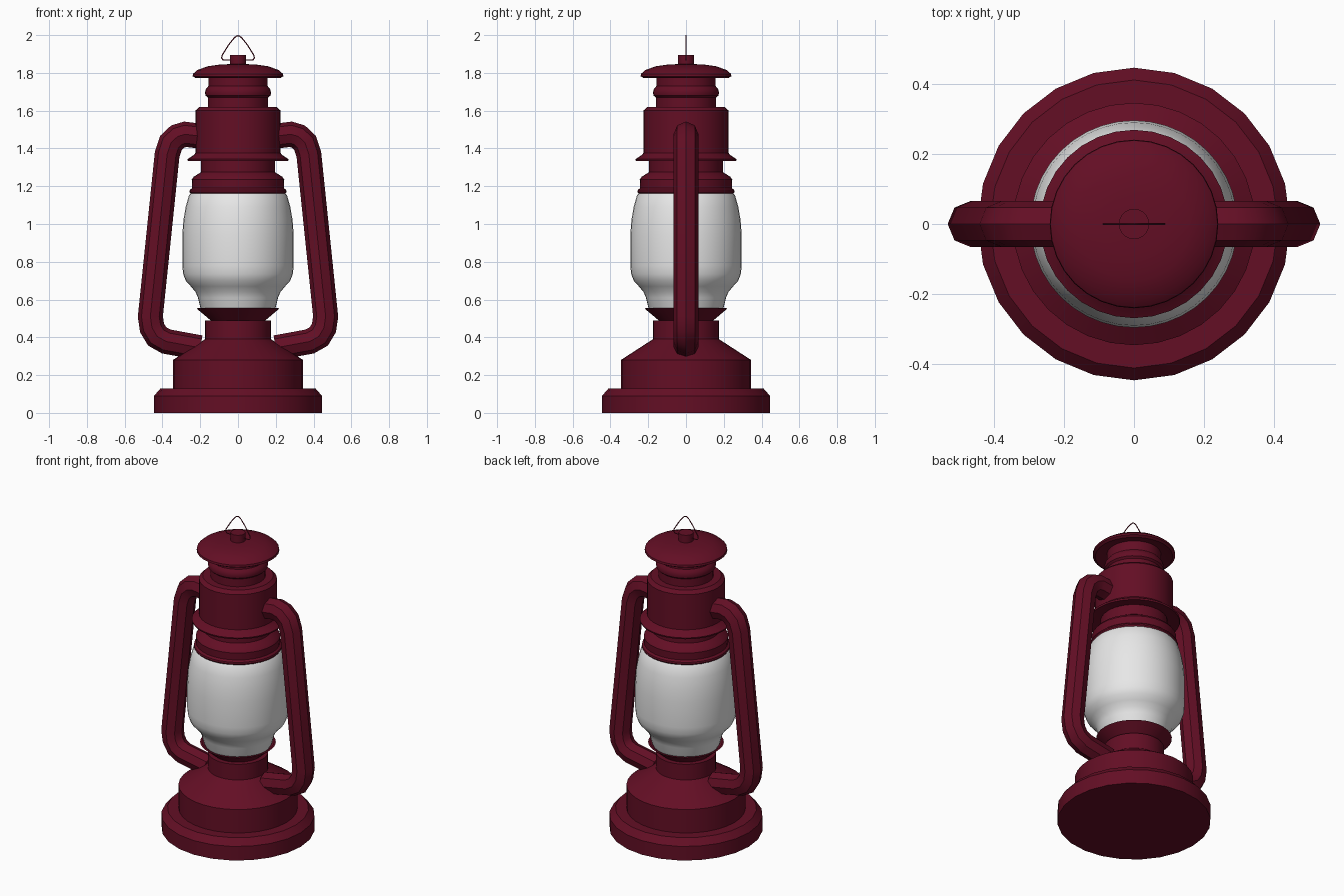
import bpy, bmesh, math
from mathutils import Vector

if "Cube" in bpy.data.objects:
    bpy.data.objects.remove(bpy.data.objects["Cube"])


def material(name, rgb):
    m = bpy.data.materials.new(name)
    m.diffuse_color = (*rgb, 1)
    m.use_nodes = True
    m.node_tree.nodes["Principled BSDF"].inputs["Base Color"].default_value = m.diffuse_color
    return m


RED = material("dark red enamel", (0.125, 0.0045, 0.018))
GLASS = material("frosted white glass", (0.8, 0.8, 0.8))


def finish(name, bm, mat, angle=32):
    bmesh.ops.remove_doubles(bm, verts=bm.verts, dist=1e-5)
    bmesh.ops.recalc_face_normals(bm, faces=bm.faces)
    me = bpy.data.meshes.new(name)
    bm.to_mesh(me)
    bm.free()
    ob = bpy.data.objects.new(name, me)
    bpy.context.collection.objects.link(ob)
    me.materials.append(mat)
    bpy.ops.object.select_all(action='DESELECT')
    ob.select_set(True)
    bpy.context.view_layer.objects.active = ob
    bpy.ops.object.shade_smooth_by_angle(angle=math.radians(angle))
    return ob


def lathe(name, profile, mat, n=32):
    """Spin an (r, z) profile around the z axis."""
    bm = bmesh.new()
    vs = [bm.verts.new((r, 0, z)) for r, z in profile]
    es = [bm.edges.new(p) for p in zip(vs, vs[1:])]
    bmesh.ops.spin(bm, geom=vs + es, axis=(0, 0, 1), cent=(0, 0, 0),
                   angle=2 * math.pi, steps=n)
    bmesh.ops.remove_doubles(bm, verts=bm.verts, dist=1e-5)
    return finish(name, bm, mat)


def tube(name, path, radius, sides, mat, twist=0.0):
    """Sweep a polygon along an (x, z) path in the y = 0 plane."""
    bm = bmesh.new()
    pts = [Vector((x, 0, z)) for x, z in path]
    rings = []
    for i, p in enumerate(pts):
        a = (p - pts[i - 1]).normalized() if i else None
        b = (pts[i + 1] - p).normalized() if i < len(pts) - 1 else None
        t = ((a or b) + (b or a)).normalized()
        stretch = 1 / max(0.5, t.dot(a or b))
        side = Vector((-t.z, 0, t.x))
        ring = []
        for k in range(sides):
            u = 2 * math.pi * k / sides + twist
            ring.append(bm.verts.new(p + side * (radius * stretch * math.cos(u))
                                     + Vector((0, radius * math.sin(u), 0))))
        rings.append(ring)
    for r0, r1 in zip(rings, rings[1:]):
        for k in range(sides):
            j = (k + 1) % sides
            bm.faces.new((r0[k], r0[j], r1[j], r1[k]))
    bm.faces.new(rings[0])
    bm.faces.new(rings[-1])
    return finish(name, bm, mat)


# Foot and fuel tank
lathe("base_foot", [(0, 0), (.445, 0), (.445, .09), (.41, .13), (0, .13)], RED, 24)
lathe("fuel_tank", [(0, .12), (.345, .12), (.345, .28), (.175, .39),
                    (.175, .49), (0, .49)], RED)

# Flared cup holding the globe
lathe("burner_cup", [(0, .48), (.145, .48), (.145, .49), (.22, .553), (.21, .555),
                     (.185, .54), (0, .54)], RED)

# Glass globe
lathe("glass_globe", [(.19, .54), (.2, .56), (.212, .61), (.225, .64), (.25, .67),
                      (.277, .70), (.29, .735), (.295, .78), (.295, .94),
                      (.289, 1.02), (.277, 1.09), (.26, 1.15), (.245, 1.17)],
      GLASS, 40)

# Collar above the globe
lathe("globe_collar", [(0, 1.16), (.25, 1.16), (.257, 1.17), (.255, 1.18), (.243, 1.19),
                       (.245, 1.235), (.235, 1.25), (.195, 1.275), (.195, 1.34),
                       (0, 1.34)], RED)

# Hood with flared skirt
lathe("hood", [(0, 1.345), (.19, 1.345), (.265, 1.333), (.268, 1.343), (.235, 1.365),
               (.226, 1.375), (.226, 1.60), (.205, 1.62), (0, 1.62)], RED)

# Chimney with bead
lathe("chimney", [(.16, 1.61), (.16, 1.67), (.172, 1.68), (.175, 1.695), (.17, 1.715),
                  (.157, 1.73), (.157, 1.79)], RED)

# Domed cap and knob
lathe("cap", [(0, 1.79), (.15, 1.79), (.225, 1.773), (.24, 1.782), (.238, 1.795),
              (.215, 1.815), (.16, 1.835), (.09, 1.845), (0, 1.847)], RED)
lathe("cap_knob", [(0, 1.83), (.043, 1.83), (.043, 1.895), (0, 1.895)], RED, 20)

# Side air tubes, mirrored left and right
path = [(.2, 1.465), (.28, 1.475), (.32, 1.463), (.355, 1.43), (.375, 1.37),
        (.464, .51), (.455, .45), (.428, .405), (.38, .378), (.2, .345)]
for s, label in ((1, "right"), (-1, "left")):
    tube("air_tube_" + label, [(s * x, z) for x, z in path], .066, 8, RED,
         math.pi / 8 * 0)

# Wire hanging loop
half = [(.03, 1.868), (.078, 1.868), (.087, 1.878), (.084, 1.893),
        (.05, 1.948), (.022, 1.983), (.01, 1.994)]
loop = half + [(0, 1.997)] + [(-x, z) for x, z in reversed(half)]
tube("hanging_wire", loop, .003, 6, RED)
